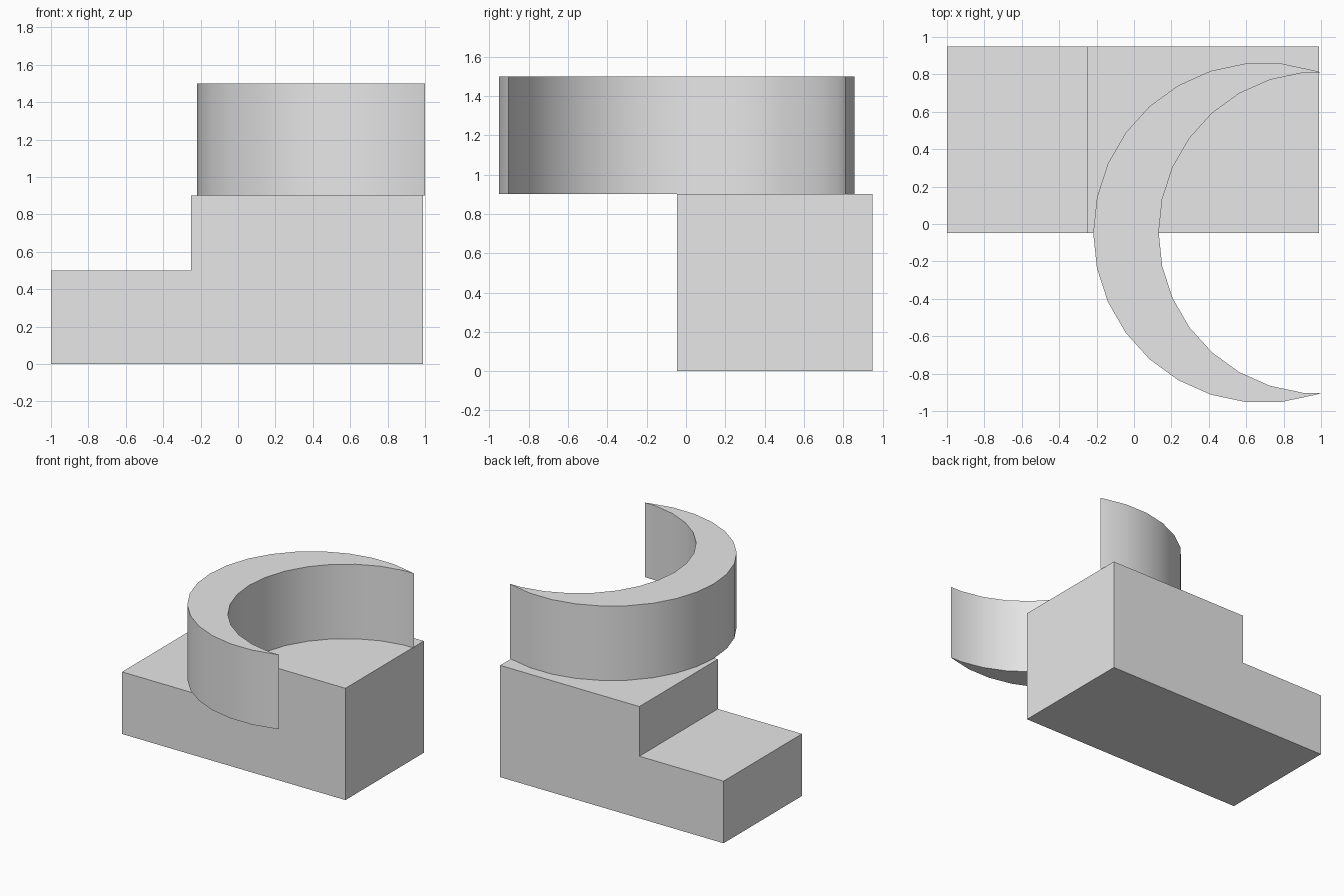
import bpy
import bmesh
from math import cos, sin, radians

default_cube = bpy.data.objects.get("Cube")
if default_cube:
    bpy.data.objects.remove(default_cube, do_unlink=True)

FRONT_Y = -0.047   # front of the base, also the crescent's axis
BACK_Y = 0.95

grey = bpy.data.materials.new("plain grey")
grey.use_nodes = True
grey.diffuse_color = (0.8, 0.8, 0.8, 1)
grey.node_tree.nodes["Principled BSDF"].inputs["Base Color"].default_value = (0.8, 0.8, 0.8, 1)


def extrude_profile(name, points, offset):
    """Fill a closed outline and extrude it along the offset."""
    bm = bmesh.new()
    face = bm.faces.new([bm.verts.new(p) for p in points])
    result = bmesh.ops.extrude_face_region(bm, geom=[face], use_keep_orig=True)
    verts = [g for g in result["geom"] if isinstance(g, bmesh.types.BMVert)]
    bmesh.ops.translate(bm, verts=verts, vec=offset)
    bmesh.ops.recalc_face_normals(bm, faces=bm.faces[:])
    mesh = bpy.data.meshes.new(name)
    bm.to_mesh(mesh)
    bm.free()
    mesh.materials.append(grey)
    obj = bpy.data.objects.new(name, mesh)
    bpy.context.collection.objects.link(obj)
    return obj


def arc(center_x, radius, start, stop, z, step=12):
    """Points of a 30-sided circle between two angles in degrees."""
    direction = step if stop > start else -step
    return [(center_x + radius * cos(radians(a)), FRONT_Y + radius * sin(radians(a)), z)
            for a in range(start, stop + direction, direction)]


# Stepped base block
steps = [(-1, 0), (0.99, 0), (0.99, 0.9), (-0.25, 0.9), (-0.25, 0.5), (-1, 0.5)]
extrude_profile("stepped_base", [(x, FRONT_Y, z) for x, z in steps], (0, BACK_Y - FRONT_Y, 0))

# Crescent wall resting on the upper step, its horns pointing to +x
z = 0.9
tip_x, tip_y = 1.0, 0.857
outline = [(tip_x, FRONT_Y + tip_y, z)]
outline += arc(0.692, 0.91, 72, 288, z)
outline += [(tip_x, FRONT_Y - tip_y, z)]
outline += arc(0.992, 0.86, 264, 96, z)
crescent = extrude_profile("crescent_wall", outline, (0, 0, 0.6))

# Smooth curved sides with sharp rims and horns
bpy.ops.object.select_all(action="DESELECT")
crescent.select_set(True)
bpy.context.view_layer.objects.active = crescent
bpy.ops.object.shade_smooth_by_angle(angle=radians(30))
